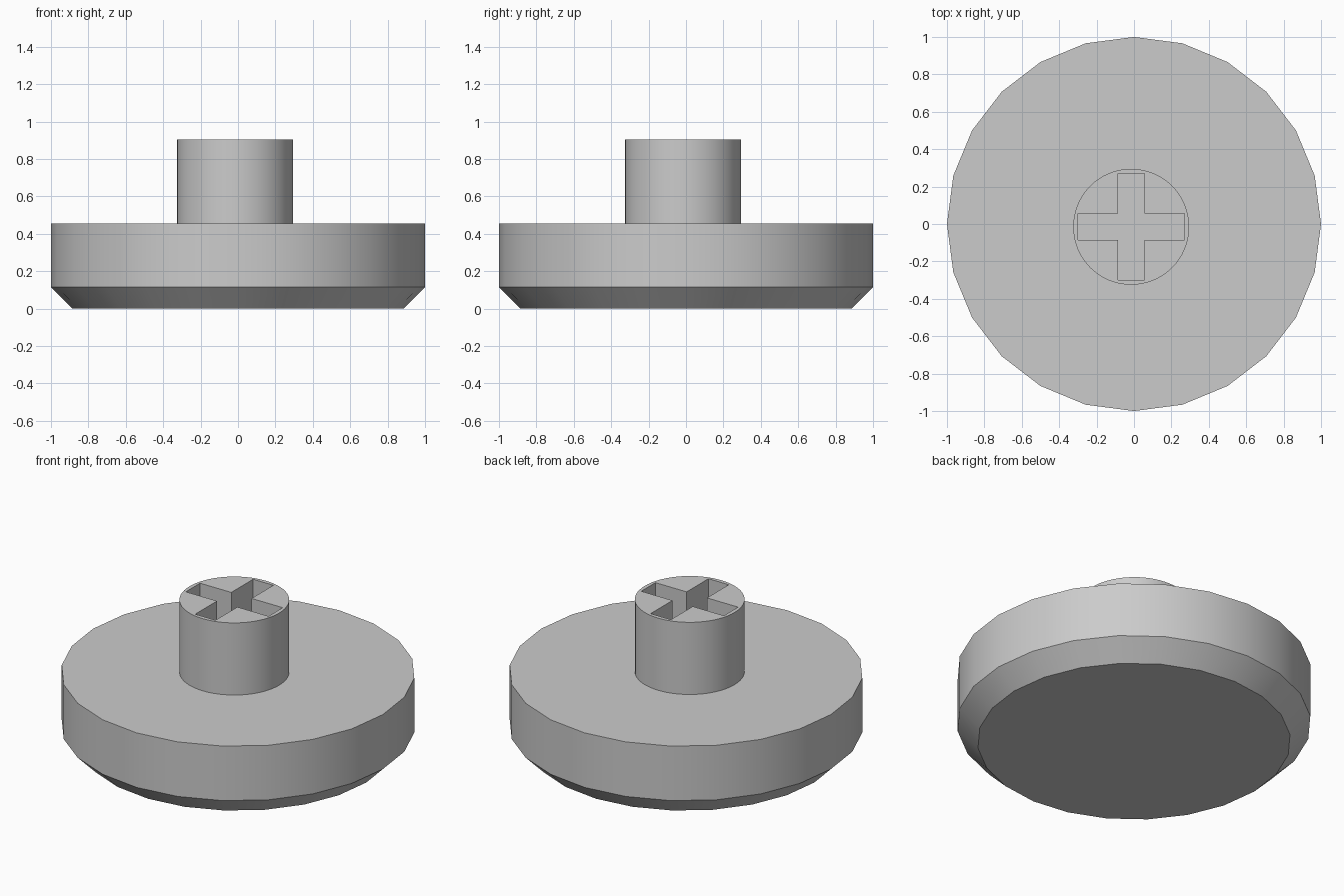
import bpy
import bmesh
import math

cube = bpy.data.objects.get("Cube")
if cube:
    bpy.data.objects.remove(cube, do_unlink=True)

grey = bpy.data.materials.new("plain grey")
grey.use_nodes = True
colour = (0.6, 0.6, 0.6, 1)
grey.diffuse_color = colour
grey.node_tree.nodes["Principled BSDF"].inputs["Base Color"].default_value = colour


def ring(radius, sides):
    """Points of a regular polygon around the origin."""
    return [(radius * math.cos(math.tau * i / sides),
             radius * math.sin(math.tau * i / sides)) for i in range(sides)]


def loft(name, sections, centre=(0, 0)):
    """Closed solid through stacked outlines given as (z, points)."""
    bm = bmesh.new()
    rows = [[bm.verts.new((x, y, z)) for x, y in pts] for z, pts in sections]
    for low, high in zip(rows, rows[1:]):
        for i in range(len(low)):
            j = (i + 1) % len(low)
            bm.faces.new((low[i], low[j], high[j], high[i]))
    bm.faces.new(rows[0][::-1])
    bm.faces.new(rows[-1])
    mesh = bpy.data.meshes.new(name)
    bm.to_mesh(mesh)
    bm.free()
    mesh.materials.append(grey)
    obj = bpy.data.objects.new(name, mesh)
    obj.location = (*centre, 0)
    bpy.context.collection.objects.link(obj)
    return obj


def smooth(obj):
    bpy.ops.object.select_all(action='DESELECT')
    obj.select_set(True)
    bpy.context.view_layer.objects.active = obj
    bpy.ops.object.shade_smooth_by_angle(angle=math.radians(30))


# Round base with a chamfered lower rim
disc_top, stem_top = 0.455, 0.905
base = loft("base_disc", [(0, ring(0.885, 24)), (0.115, ring(1, 24)),
                          (disc_top, ring(1, 24))])

# Slightly off-centre stem
centre = (-0.015, -0.015)
stem = loft("stem", [(disc_top, ring(0.31, 64)), (stem_top, ring(0.31, 64))], centre)

# Cross-shaped socket cut down through the stem
w, r = 0.07, 0.285
arm = [(r, -w), (r, w), (w, w)]
cross = []
for turn in range(4):
    cross += arm
    arm = [(-y, x) for x, y in arm]
cutter = loft("socket_cutter", [(disc_top - 0.1, cross), (stem_top + 0.1, cross)], centre)
cutter.hide_render = True

cut = stem.modifiers.new("socket", 'BOOLEAN')
cut.operation = 'DIFFERENCE'
cut.solver = 'EXACT'
cut.object = cutter
bpy.ops.object.select_all(action='DESELECT')
stem.select_set(True)
bpy.context.view_layer.objects.active = stem
bpy.ops.object.modifier_apply(modifier=cut.name)
bpy.data.objects.remove(cutter, do_unlink=True)

for part in (base, stem):
    smooth(part)
